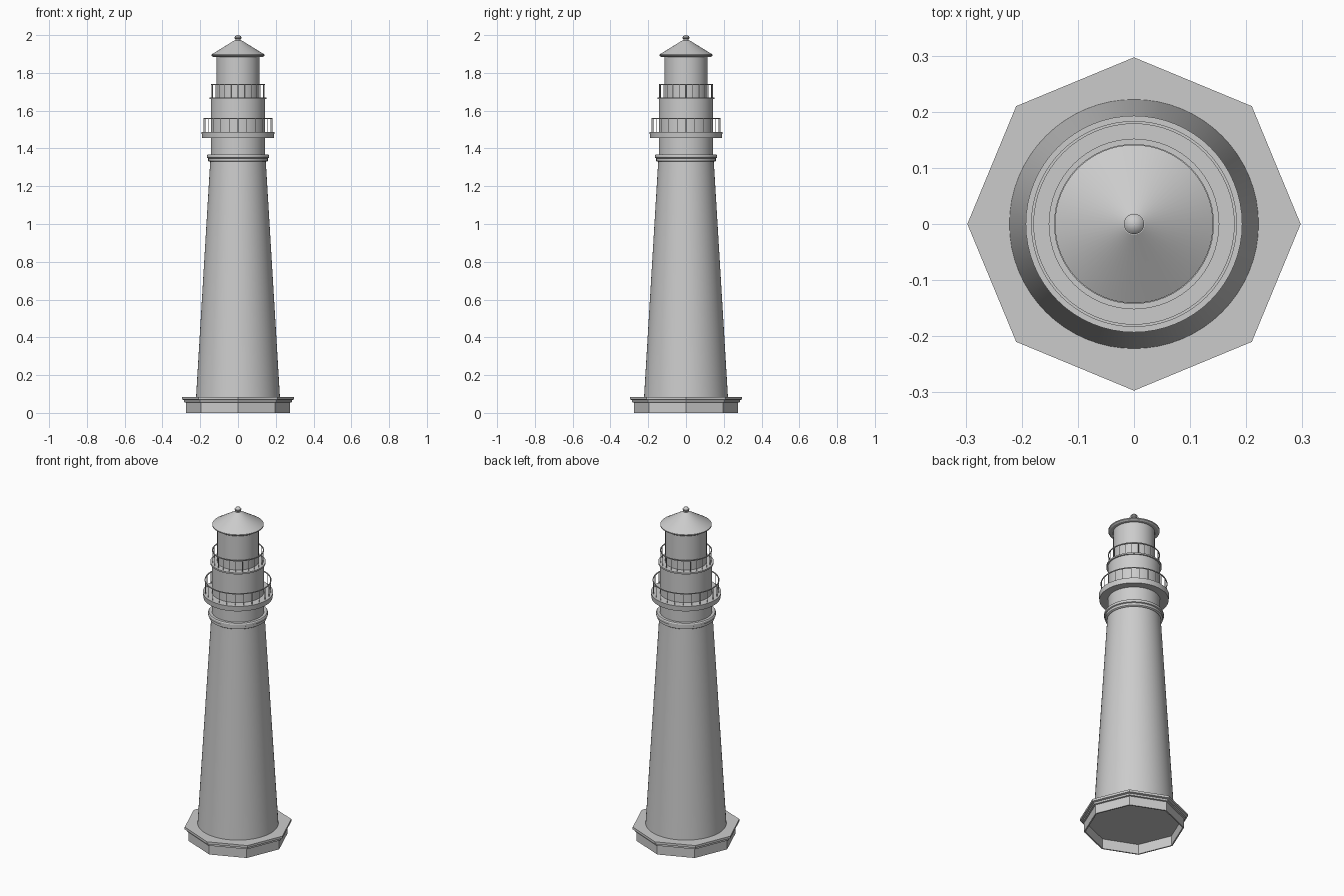
import bpy, bmesh
from math import sin, cos, pi, radians

if "Cube" in bpy.data.objects:
    bpy.data.objects.remove(bpy.data.objects["Cube"])


def lathe(name, profile, sides=64, smooth=True):
    """Revolve (radius, z) points around z; a zero radius closes the shape."""
    bm = bmesh.new()
    rings = []
    for r, z in profile:
        n = 1 if r == 0 else sides
        rings.append([bm.verts.new((r * cos(2 * pi * i / sides), r * sin(2 * pi * i / sides), z))
                      for i in range(n)])
    for a, b in zip(rings, rings[1:]):
        for i in range(sides):
            j = (i + 1) % sides
            quad = [a[i % len(a)], a[j % len(a)], b[j % len(b)], b[i % len(b)]]
            bm.faces.new(list(dict.fromkeys(quad)))
    bmesh.ops.recalc_face_normals(bm, faces=bm.faces)
    mesh = bpy.data.meshes.new(name)
    bm.to_mesh(mesh)
    bm.free()
    ob = bpy.data.objects.new(name, mesh)
    bpy.context.collection.objects.link(ob)
    if smooth:
        bpy.ops.object.select_all(action='DESELECT')
        ob.select_set(True)
        bpy.context.view_layer.objects.active = ob
        bpy.ops.object.shade_smooth_by_angle(angle=radians(30))
    return ob


def railing(name, radius, z0, z1, count=24):
    """Flat hand rail on a ring of thin posts."""
    t = 0.0025
    lathe(name + "_rail", [(radius - t, z1 - 0.005), (radius + t, z1 - 0.005), (radius + t, z1),
                           (radius - t, z1), (radius - t, z1 - 0.005)])
    bm = bmesh.new()
    for i in range(count):
        a = 2 * pi * i / count
        geo = bmesh.ops.create_cone(bm, cap_ends=True, segments=6, radius1=0.0018,
                                    radius2=0.0018, depth=z1 - z0 - 0.002)
        bmesh.ops.translate(bm, verts=geo["verts"],
                            vec=(radius * cos(a), radius * sin(a), (z0 + z1) / 2 - 0.001))
    mesh = bpy.data.meshes.new(name + "_posts")
    bm.to_mesh(mesh)
    bm.free()
    bpy.context.collection.objects.link(bpy.data.objects.new(name + "_posts", mesh))


# octagonal plinth, hollow underneath
lathe("plinth", [(0, 0.06), (0.268, 0.06), (0.268, 0), (0.276, 0), (0.276, 0.055), (0.285, 0.057),
                 (0.285, 0.068), (0.297, 0.071), (0.297, 0.085), (0, 0.085)], 8, False)

# tapered shaft
lathe("tower_shaft", [(0, 0.085), (0.222, 0.085), (0.147, 1.335), (0, 1.335)])

# moulded collar at the top of the shaft
lathe("collar", [(0, 1.33), (0.152, 1.33), (0.158, 1.334), (0.158, 1.348), (0.164, 1.351),
                 (0.164, 1.363), (0.16, 1.369), (0, 1.369)])

# watch room drum and main gallery
lathe("watch_room", [(0, 1.369), (0.144, 1.369), (0.144, 1.666), (0, 1.666)])
lathe("gallery_deck", [(0.14, 1.456), (0.19, 1.456), (0.193, 1.487), (0.14, 1.487)])
railing("gallery", 0.181, 1.487, 1.56)

# lantern deck and railing
lathe("lantern_deck", [(0, 1.662), (0.152, 1.662), (0.152, 1.671), (0, 1.671)])
railing("lantern", 0.14, 1.671, 1.741)

# lantern room
lathe("lantern_room", [(0, 1.671), (0.114, 1.671), (0.114, 1.89), (0, 1.89)])

# conical roof with eave and ball finial
lathe("roof", [(0, 1.885), (0.132, 1.885), (0.141, 1.891), (0.141, 1.897), (0.136, 1.9),
               (0.019, 1.972), (0, 1.972)])
lathe("finial", [(0, 1.97), (0.013, 1.97), (0.013, 1.979), (0.018, 1.984), (0.018, 1.99),
                 (0.013, 1.996), (0.006, 1.999), (0, 2.0)], 32)
